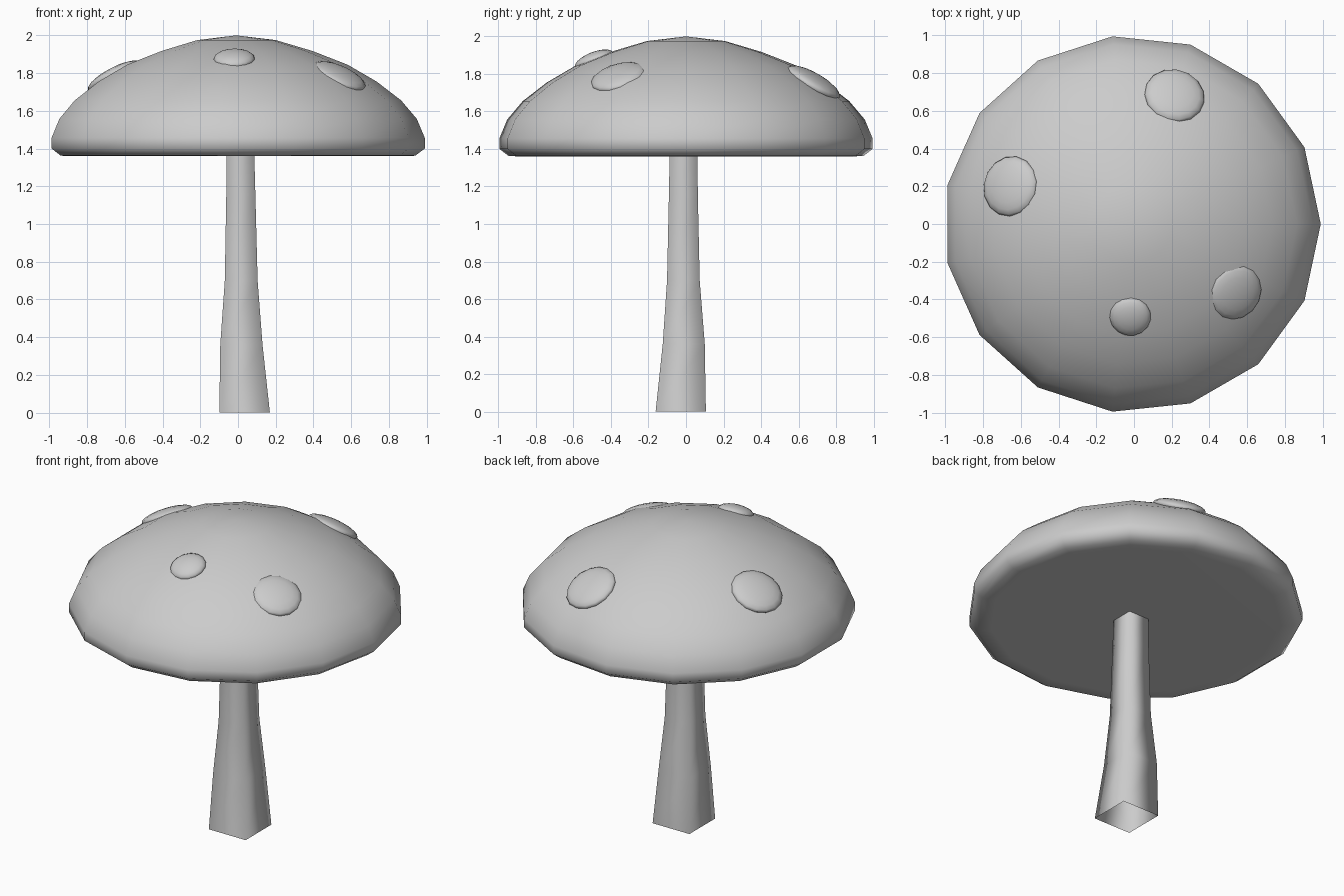
import bpy, bmesh, math
from mathutils import Vector, Matrix

if "Cube" in bpy.data.objects:
    bpy.data.objects.remove(bpy.data.objects["Cube"])


def finish(name, bm, angle=None):
    bmesh.ops.recalc_face_normals(bm, faces=bm.faces)
    mesh = bpy.data.meshes.new(name)
    bm.to_mesh(mesh)
    bm.free()
    ob = bpy.data.objects.new(name, mesh)
    bpy.context.collection.objects.link(ob)
    for p in mesh.polygons:
        p.use_smooth = True
    return ob


def loft(bm, rings):
    loops = [[bm.verts.new(p) for p in ring] for ring in rings]
    for a, b in zip(loops, loops[1:]):
        n = len(a)
        for i in range(n):
            j = (i + 1) % n
            bm.faces.new((a[i], a[j], b[j], b[i]))
    return loops


def fan(bm, loop, tip):
    v = bm.verts.new(tip)
    for i in range(len(loop)):
        bm.faces.new((loop[i], loop[(i + 1) % len(loop)], v))


# Cap: 15-sided dome with a rounded rim and flat underside
SIDES, CX = 15, -0.01
profile = [(0.87, 1.36), (0.95, 1.362), (1.0, 1.40), (1.0, 1.457), (0.958, 1.557),
           (0.875, 1.655), (0.745, 1.755), (0.59, 1.845), (0.405, 1.917), (0.21, 1.975)]
bm = bmesh.new()
rings = [[(CX + r * math.cos(2 * math.pi * i / SIDES), r * math.sin(2 * math.pi * i / SIDES), z)
          for i in range(SIDES)] for r, z in profile]
loops = loft(bm, rings)
fan(bm, loops[0], (CX, 0, 1.36))
fan(bm, loops[-1], (CX, 0, 2.0))
finish("cap", bm)

# Stem: open, slightly leaning square tube that flares at the foot
# (x centre, y centre, half width, z)
sections = [(0.035, -0.028, 0.134, 0), (0.018, -0.012, 0.112, 0.36),
            (0.017, -0.014, 0.087, 0.70), (0.015, -0.014, 0.077, 1.16),
            (0.012, -0.013, 0.074, 1.38)]
bm = bmesh.new()
loft(bm, [[(x + sx * h, y + sy * h, z) for sx, sy in ((-1, -1), (1, -1), (1, 1), (-1, 1))]
          for x, y, h, z in sections])
finish("stem", bm)

# Spots: flattened spheres lying on the cap slope
# (x, y, z, radius, thickness, tilt in degrees)
spots = [(-0.02, -0.49, 1.875, 0.11, 0.042, 21), (0.535, -0.36, 1.782, 0.153, 0.045, 28),
         (0.215, 0.68, 1.755, 0.161, 0.045, 31), (-0.655, 0.20, 1.78, 0.161, 0.045, 29)]
for k, (x, y, z, r, t, tilt) in enumerate(spots, 1):
    a, s = math.radians(tilt), math.hypot(x, y)
    normal = Vector((x / s * math.sin(a), y / s * math.sin(a), math.cos(a)))
    bm = bmesh.new()
    bmesh.ops.create_uvsphere(bm, u_segments=15, v_segments=10, radius=1)
    rot = normal.to_track_quat('Z', 'Y').to_matrix().to_4x4()
    bm.transform(Matrix.Translation((x, y, z)) @ rot @ Matrix.Diagonal((r, r, t, 1)))
    finish(f"spot_{k}", bm)
